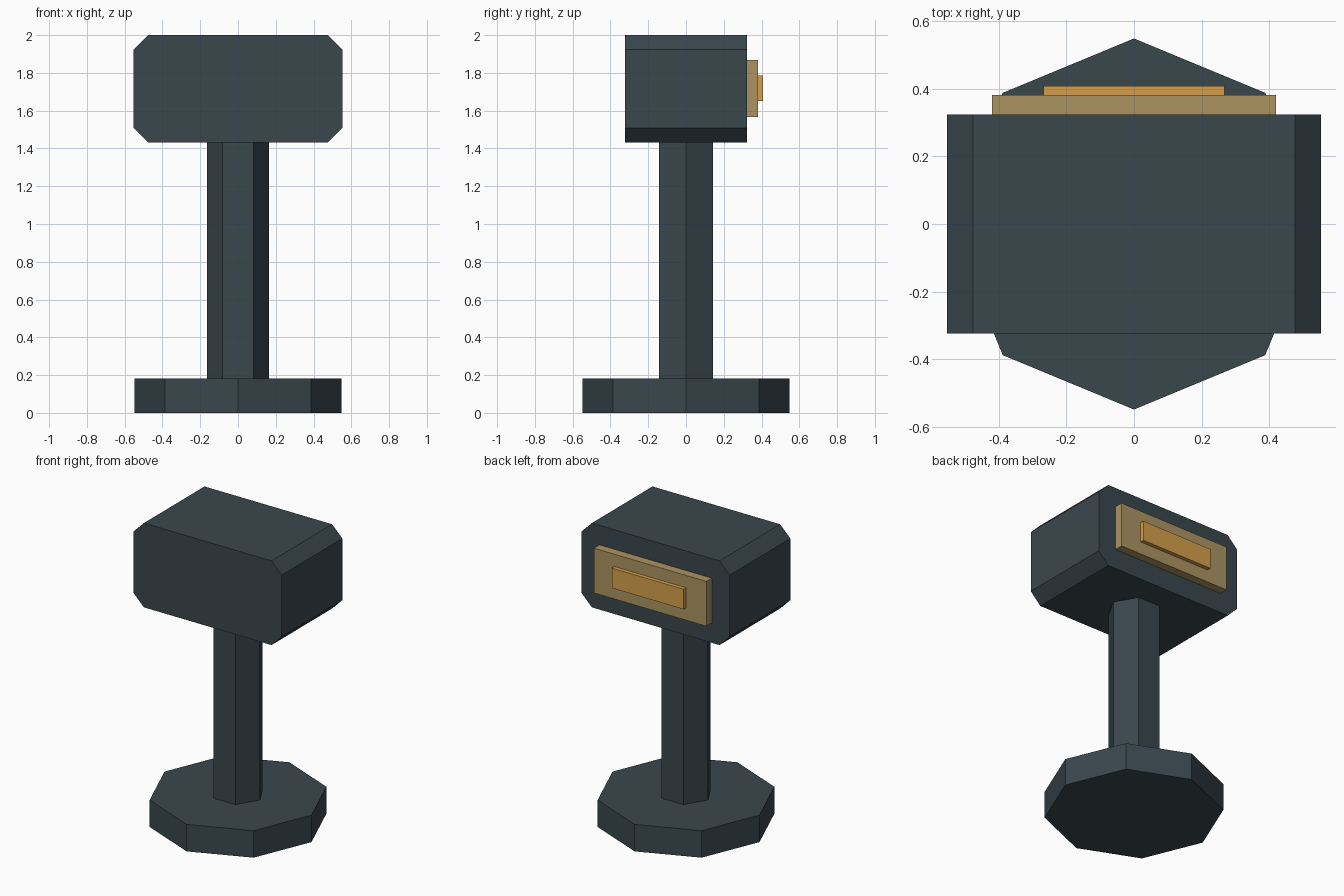
import bpy, math

if "Cube" in bpy.data.objects:
    bpy.data.objects.remove(bpy.data.objects["Cube"])


def material(name, rgb):
    m = bpy.data.materials.new(name)
    m.diffuse_color = (*rgb, 1)
    m.use_nodes = True
    m.node_tree.nodes["Principled BSDF"].inputs["Base Color"].default_value = m.diffuse_color
    return m


SLATE = material("dark slate", (0.042, 0.063, 0.075))
BRASS = material("dull brass", (0.413, 0.296, 0.119))
AMBER = material("amber", (0.672, 0.352, 0.072))


def prism(name, profile, depth_lo, depth_hi, axis, mat):
    """Extrude a 2D profile along z (points are x, y) or along y (points are x, z)."""
    def place(p, d):
        return (p[0], p[1], d) if axis == 'z' else (p[0], d, p[1])
    n = len(profile)
    verts = [place(p, d) for d in (depth_lo, depth_hi) for p in profile]
    faces = [list(range(n))[::-1], list(range(n, 2 * n))]
    faces += [[i, (i + 1) % n, n + (i + 1) % n, n + i] for i in range(n)]
    if axis == 'y':  # swapping axes mirrors the winding
        faces = [f[::-1] for f in faces]
    mesh = bpy.data.meshes.new(name)
    mesh.from_pydata(verts, [], faces)
    mesh.materials.append(mat)
    obj = bpy.data.objects.new(name, mesh)
    bpy.context.collection.objects.link(obj)
    return obj


def polygon(sides, radius):
    return [(radius * math.cos(2 * math.pi * i / sides),
             radius * math.sin(2 * math.pi * i / sides)) for i in range(sides)]


def rectangle(half_x, z_lo, z_hi, cut=0.0):
    """Counter-clockwise rectangle with optional cut corners."""
    x, c = half_x, cut
    if not c:
        return [(-x, z_lo), (x, z_lo), (x, z_hi), (-x, z_hi)]
    return [(-x + c, z_lo), (x - c, z_lo), (x, z_lo + c), (x, z_hi - c),
            (x - c, z_hi), (-x + c, z_hi), (-x, z_hi - c), (-x, z_lo + c)]


# Octagonal foot and hexagonal column
prism("base", polygon(8, 0.548), 0, 0.182, 'z', SLATE)
prism("post", polygon(6, 0.165), 0.182, 1.432, 'z', SLATE)

# Head block with cut corners
prism("head", rectangle(0.552, 1.432, 2.0, 0.076), -0.323, 0.323, 'y', SLATE)

# Stepped panel on the back of the head
prism("back_panel", rectangle(0.419, 1.566, 1.868), 0.323, 0.381, 'y', BRASS)
prism("panel_bar", rectangle(0.268, 1.65, 1.785), 0.381, 0.408, 'y', AMBER)
